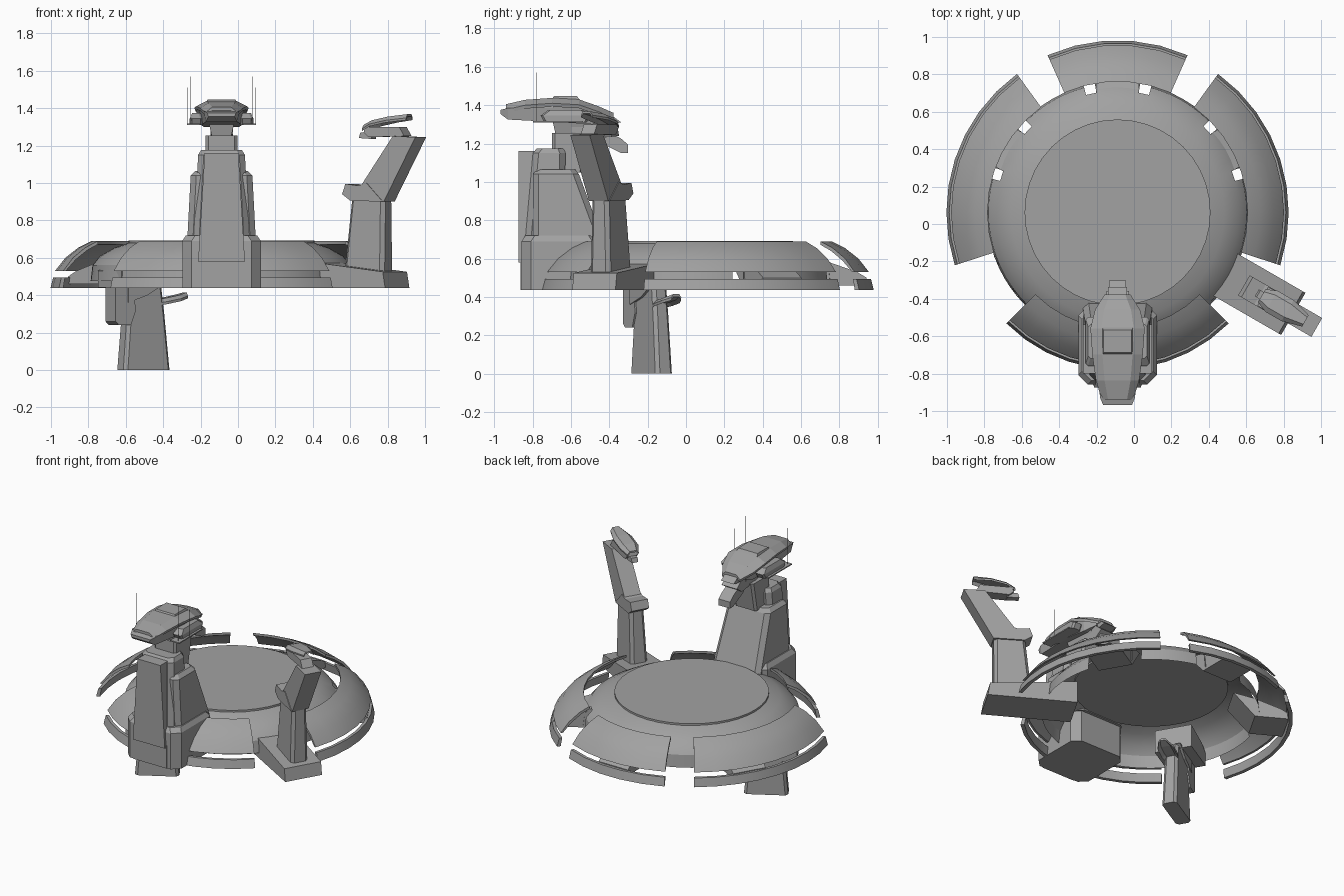
import bpy, bmesh, math
from mathutils import Vector

if "Cube" in bpy.data.objects:
    bpy.data.objects.remove(bpy.data.objects["Cube"])

CX, CY = -0.088, 0.062        # centre of the platform
GREY = bpy.data.materials.new("hull_grey")
GREY.diffuse_color = (0.36, 0.36, 0.36, 1)
GREY.use_nodes = True
GREY.node_tree.nodes["Principled BSDF"].inputs["Base Color"].default_value = GREY.diffuse_color


def finish(name, bm, smooth=False):
    bmesh.ops.recalc_face_normals(bm, faces=bm.faces)
    me = bpy.data.meshes.new(name)
    bm.to_mesh(me)
    bm.free()
    me.materials.append(GREY)
    ob = bpy.data.objects.new(name, me)
    bpy.context.collection.objects.link(ob)
    if smooth:
        bpy.ops.object.select_all(action='DESELECT')
        ob.select_set(True)
        bpy.context.view_layer.objects.active = ob
        bpy.ops.object.shade_smooth_by_angle(angle=math.radians(25))
    return ob


def place(u, t, z, deg):
    """Radial distance u, sideways offset t, height z, at an angle round the platform."""
    a = math.radians(deg)
    return Vector((CX + u * math.cos(a) - t * math.sin(a),
                   CY + u * math.sin(a) + t * math.cos(a), z))


def loft(name, rings, deg):
    """Skin equal-length rings of (u, t, z) points and cap both ends."""
    bm = bmesh.new()
    vs = [[bm.verts.new(place(*p, deg)) for p in r] for r in rings]
    n = len(vs[0])
    for a, b in zip(vs, vs[1:]):
        for i in range(n):
            bm.faces.new((a[i], a[(i + 1) % n], b[(i + 1) % n], b[i]))
    bm.faces.new(vs[0][::-1])
    bm.faces.new(vs[-1])
    return finish(name, bm)


def prism(name, poly, hw, deg, off=0):
    """Side profile in (u, z), extruded sideways."""
    return loft(name, [[(u, off + s * hw, z) for u, z in poly] for s in (-1, 1)], deg)


def column(name, levels, deg, c=0.0, off=0):
    """Upright body from levels of (z, u0, u1, half width), corners cut by c."""
    rings = []
    for z, a, b, w in levels:
        if c:
            r = [(a + c, -w), (b - c, -w), (b, -w + c), (b, w - c),
                 (b - c, w), (a + c, w), (a, w - c), (a, -w + c)]
        else:
            r = [(a, -w), (b, -w), (b, w), (a, w)]
        rings.append([(u, t + off, z) for u, t in r])
    return loft(name, rings, deg)


def shell(name, stations, drop, thick, deg):
    """Curved armour cover from stations of (u, z, half width)."""
    rings = []
    for u, z, w in stations:
        top = [(u, -w, z - drop), (u, -w * .6, z), (u, w * .6, z), (u, w, z - drop)]
        rings.append(top + [(p[0], p[1] * .96, p[2] - thick) for p in reversed(top)])
    return loft(name, rings, deg)


def arc(name, profile, a0, a1):
    """Sweep a closed (r, z) profile between two angles."""
    n = max(3, round((a1 - a0) / 9))
    bm = bmesh.new()
    rows = [[bm.verts.new(place(r, 0, z, a0 + (a1 - a0) * i / n)) for r, z in profile]
            for i in range(n + 1)]
    m = len(profile)
    for a, b in zip(rows, rows[1:]):
        for i in range(m):
            bm.faces.new((a[i], a[(i + 1) % m], b[(i + 1) % m], b[i]))
    bm.faces.new(rows[0])
    bm.faces.new(rows[-1][::-1])
    return finish(name, bm, True)


# Landing disc
bm = bmesh.new()
bmesh.ops.create_cone(bm, cap_ends=True, segments=40, radius1=.497, radius2=.497, depth=.025)
bmesh.ops.translate(bm, verts=bm.verts, vec=(CX, CY, .68))
finish("landing_disc", bm, True)

# Dome skirt with small openings beside the brackets
prof = [(.495, .68), (.57, .655), (.65, .61), (.69, .56), (.70, .475)]
openings = [c + s * 12.5 for c in (30, 90, 150) for s in (-1, 1)]
bm = bmesh.new()
rows = [[bm.verts.new(place(r, 0, z, 5 * i)) for r, z in prof] for i in range(72)]
for i in range(72):
    for j in range(4):
        if j >= 2 and 5 * i + 2.5 in openings:
            continue
        a, b = rows[i], rows[(i + 1) % 72]
        bm.faces.new((a[j], b[j], b[j + 1], a[j + 1]))
finish("dome_skirt", bm, True)

# Armour panels and the rim bands below them
for name, a0, a1, s in (("back", 66, 114, .01), ("left", 126, 198, .005),
                        ("right", -18, 54, .005), ("front", 225, 315, -.07)):
    arc(name + "_panel", [(.69 + s, .69), (.76 + s, .655), (.83 + s, .60), (.885 + s, .53),
                          (.87 + s, .53), (.815 + s, .59), (.75 + s, .64), (.69 + s, .672)], a0, a1)
    arc(name + "_rim_band", [(.875 + s, .495), (.895 + s, .495), (.91 + s, .437), (.885 + s, .437)], a0, a1)

# Brackets joining skirt and panels
for i, d in enumerate((30, 90, 150)):
    prism(f"bracket_{i}", [(.52, .62), (.66, .59), (.83, .53), (.88, .50),
                           (.88, .46), (.66, .46)], .115, d)
prism("arm_bracket", [(.42, .60), (.62, .57), (.69, .53), (.69, .44), (.42, .44)], .125, 210)

# Right gun post
R = -30
prism("post_base", [(.50, .59), (.65, .575), (1.07, .525), (1.085, .437), (.50, .437)], .13, R)
column("post_lower", [(.53, .785, 1.03, .06), (.92, .825, 1.03, .05)], R, .02)
prism("post_elbow", [(.78, .94), (.80, .995), (.88, .985), (.93, 1.0), (1.03, .90), (.83, .905)], .062, R)
prism("post_upper", [(.89, .98), (1.09, 1.25), (1.23, 1.245), (1.035, .90), (.90, .92)], .058, R)
prism("post_gun_body", [(.90, 1.27), (.91, 1.30), (1.12, 1.30), (1.15, 1.25), (.93, 1.245)], .04, R)
shell("post_gun_cover", [(.89, 1.31, .04), (.95, 1.335, .065), (1.05, 1.355, .065), (1.16, 1.368, .035)],
      .02, .012, R)
prism("post_gun_barrel", [(.86, 1.24), (.87, 1.27), (.94, 1.27), (.94, 1.235)], .022, R)

# Hanging arm below the platform
A = 210
column("hanging_arm", [(0, .34, .625, .05), (.30, .37, .60, .046), (.46, .39, .60, .044)], A, .018)
prism("arm_joint", [(.58, .46), (.685, .46), (.685, .26), (.665, .24), (.59, .24), (.56, .32)], .055, A)
prism("arm_shoulder", [(.39, .46), (.61, .46), (.61, .36), (.49, .40)], .06, A)
shell("arm_fin", [(.225, .415, .03), (.28, .40, .055), (.36, .385, .055), (.42, .375, .04)], .018, .014, A)

# Front tower
F = -90
column("tower_base", [(.437, .50, .92, .21), (.69, .50, .92, .21), (.72, .52, .90, .19)], F, .05)
column("tower_foot", [(.437, .66, .925, .13), (.60, .66, .925, .13)], F)
column("tower_body", [(.66, .48, .86, .185), (1.04, .62, .86, .165), (1.065, .64, .84, .14)], F, .03)
column("tower_spine", [(.58, .72, .935, .125), (1.16, .72, .935, .09)], F)
column("tower_shoulder", [(.70, .70, .90, .15), (1.15, .69, .86, .125), (1.175, .70, .84, .11)], F, .03)
column("tower_neck", [(1.05, .60, .76, .085), (1.255, .56, .76, .085)], F, .015)
column("turret_pivot", [(1.24, .52, .74, .05), (1.33, .52, .76, .07)], F)

# Turret head: hull, top cover, hatch
loft("turret_hull", [[(u, -w, a), (u, w, a), (u, w * 1.1, b), (u, -w * 1.1, b)] for u, a, b, w in
     ((1.03, 1.355, 1.375, .07), (.99, 1.325, 1.385, .085), (.70, 1.31, 1.39, .11),
      (.55, 1.30, 1.38, .095), (.47, 1.32, 1.36, .06))], F)
shell("turret_cover", [(1.0, 1.405, .085), (.90, 1.428, .115), (.76, 1.438, .135), (.62, 1.43, .145),
                       (.52, 1.395, .12), (.44, 1.36, .07)], .028, .018, F)
loft("turret_hatch", [[(a, -w, z), (b, -w, z), (b, w, z), (a, w, z)] for a, b, w, z in
     ((.61, .77, .085, 1.42), (.63, .75, .075, 1.447))], F)

# Main gun under the turret nose
prism("gun_mount", [(.66, 1.32), (.48, 1.32), (.42, 1.27), (.48, 1.23), (.66, 1.26)], .06, F)
prism("gun_barrel", [(.50, 1.28), (.40, 1.225), (.365, 1.195), (.365, 1.15), (.40, 1.15), (.52, 1.21)], .045, F)
prism("gun_sight", [(.53, 1.36), (.44, 1.34), (.40, 1.31), (.46, 1.30), (.53, 1.31)], .05, F)

# Side pods and aerials, mirrored
for side, s in (("left", -1), ("right", 1)):
    column(side + "_pod", [(1.31, .58, .80, .035), (1.345, .56, .82, .035), (1.375, .60, .78, .022)],
           F, .012, s * .135)
    prism(side + "_pod_plate", [(.60, 1.31), (.86, 1.31), (.86, 1.318), (.60, 1.318)], .035, F, s * .15)
    for tag, u, t, top in (("tall", .84, .165, 1.57), ("short", .745, .183, 1.51)):
        column(f"{side}_{tag}_aerial", [(1.31, u - .001, u + .001, .001),
                                        (top, u - .001, u + .001, .001)], F, 0, s * t)
